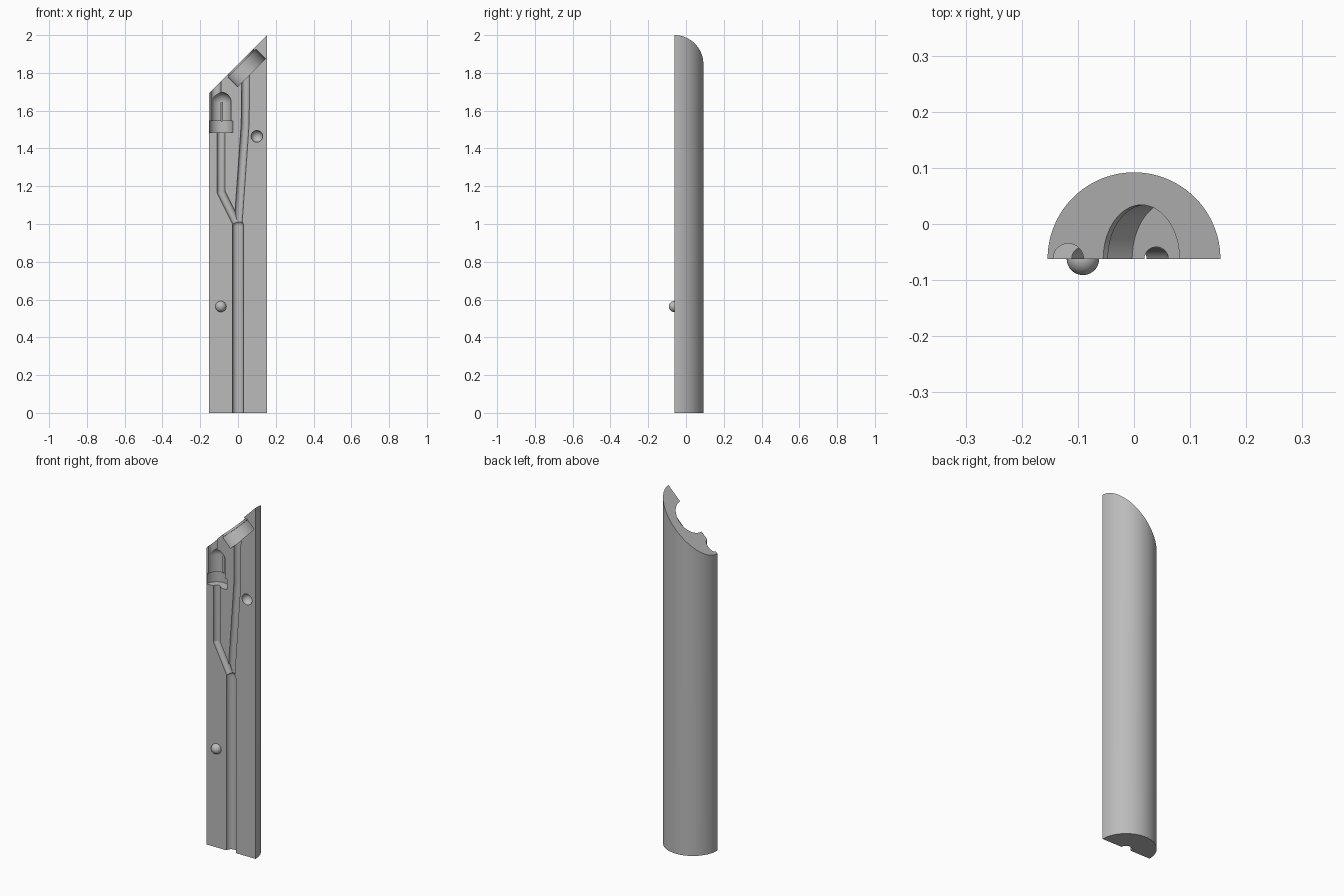
import bpy, bmesh, math
from mathutils import Vector

cube = bpy.data.objects.get("Cube")
if cube:
    bpy.data.objects.remove(cube, do_unlink=True)

FACE_Y = -0.062      # flat mating face
RADIUS = 0.154
SLOPE_Z = 1.846      # height of the slanted top at x = 0

grey = bpy.data.materials.new("plain_grey")
grey.use_nodes = True
grey.diffuse_color = (0.5, 0.5, 0.5, 1)
grey.node_tree.nodes["Principled BSDF"].inputs["Base Color"].default_value = (0.5, 0.5, 0.5, 1)


def make_object(name, bm):
    bmesh.ops.recalc_face_normals(bm, faces=bm.faces)
    mesh = bpy.data.meshes.new(name)
    bm.to_mesh(mesh)
    bm.free()
    mesh.materials.append(grey)
    obj = bpy.data.objects.new(name, mesh)
    bpy.context.collection.objects.link(obj)
    return obj


def point(x, z):
    return Vector((x, FACE_Y, z))


def rod(name, start, end, radius, sides=48):
    bm = bmesh.new()
    axis = end - start
    bmesh.ops.create_cone(bm, cap_ends=True, segments=sides, radius1=radius,
                          radius2=radius, depth=axis.length)
    turn = axis.to_track_quat('Z', 'Y').to_matrix()
    bmesh.ops.rotate(bm, matrix=turn, verts=bm.verts)
    bmesh.ops.translate(bm, vec=(start + end) / 2, verts=bm.verts)
    return make_object(name, bm)


def ball(name, centre, radius):
    bm = bmesh.new()
    bmesh.ops.create_uvsphere(bm, u_segments=40, v_segments=20, radius=radius)
    bmesh.ops.translate(bm, vec=centre, verts=bm.verts)
    return make_object(name, bm)


def combine(target, tool, operation):
    mod = target.modifiers.new(tool.name, 'BOOLEAN')
    mod.operation = operation
    mod.solver = 'EXACT'
    mod.object = tool
    bpy.context.view_layer.objects.active = target
    bpy.ops.object.modifier_apply(modifier=mod.name)
    bpy.data.objects.remove(tool, do_unlink=True)


# Half-round shell with a slanted top
bm = bmesh.new()
steps = 72
arc = [bm.verts.new((RADIUS * math.cos(math.pi * i / steps),
                     FACE_Y + RADIUS * math.sin(math.pi * i / steps), 0))
       for i in range(steps + 1)]
base = bm.faces.new(arc)
top = bmesh.ops.extrude_face_region(bm, geom=[base])["geom"]
for v in top:
    if isinstance(v, bmesh.types.BMVert):
        v.co.z = SLOPE_Z + v.co.x
shell = make_object("half_round_shell", bm)

# Wire channels: main trunk and two branches, rounded at the bends
fork = point(0, 0.99)
left_bend, right_bend = point(-0.09, 1.17), point(0.038, 1.53)
channels = [
    rod("main_channel", point(0, -0.1), fork, 0.03),
    ball("fork_joint", fork, 0.03),
    rod("lamp_branch", fork, left_bend, 0.021),
    ball("lamp_bend", left_bend, 0.021),
    rod("lamp_channel", left_bend, point(-0.09, 1.5), 0.021),
    rod("disc_branch", fork, right_bend, 0.021),
    ball("disc_bend", right_bend, 0.021),
    rod("disc_channel", right_bend, point(0.04, 1.8), 0.021),
]

# Lamp pocket: flange, body, dome and a small outlet to the top
channels += [
    rod("lamp_flange", point(-0.09, 1.485), point(-0.09, 1.545), 0.0625),
    rod("lamp_body", point(-0.09, 1.52), point(-0.09, 1.644), 0.054),
    ball("lamp_dome", point(-0.09, 1.644), 0.054),
    rod("lamp_outlet", point(-0.117, 1.6), point(-0.117, 1.9), 0.027),
]

# Disc pocket, square to the slanted top, with a narrower lip
mouth = point(0.013, SLOPE_Z + 0.013)
inward = Vector((1, 0, -1)).normalized()
channels += [
    rod("disc_lip", mouth - inward * 0.1, mouth + inward * 0.04, 0.096, 64),
    rod("disc_pocket", mouth + inward * 0.012, mouth + inward * 0.082, 0.105, 64),
]

# Locating socket
channels.append(ball("socket", point(0.1, 1.464), 0.031))
for tool in channels:
    combine(shell, tool, 'DIFFERENCE')

# Locating peg
combine(shell, ball("peg", point(-0.091, 0.563), 0.029), 'UNION')

bpy.ops.object.select_all(action='DESELECT')
shell.select_set(True)
bpy.context.view_layer.objects.active = shell
bpy.ops.object.shade_smooth_by_angle(angle=math.radians(25))
